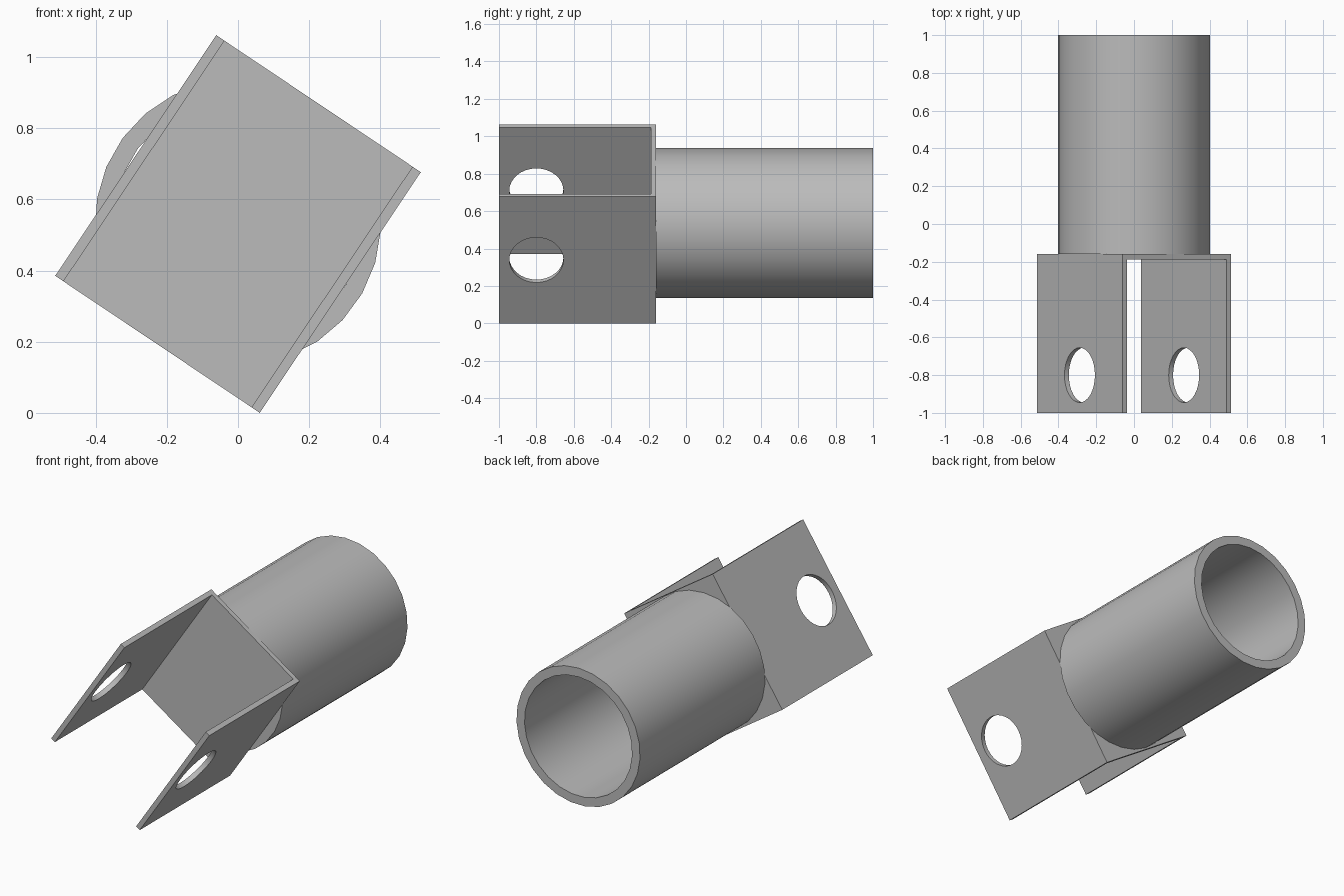
import bpy, bmesh
from math import radians, cos, sin, pi
from mathutils import Matrix

cube = bpy.data.objects.get("Cube")
if cube:
    bpy.data.objects.remove(cube, do_unlink=True)

TILT = radians(33.8)
CENTRE_Z = 0.531
HALF_W, HALF_H, WALL = 0.346, 0.407, 0.028
FRONT, PLATE_BACK, BACK = -1.0, -0.16, 1.0

grey = bpy.data.materials.new("plain grey")
grey.use_nodes = True
colour = (0.5, 0.5, 0.5, 1)
grey.diffuse_color = colour
grey.node_tree.nodes["Principled BSDF"].inputs["Base Color"].default_value = colour


def finish(name, bm, tilt):
    bmesh.ops.recalc_face_normals(bm, faces=bm.faces)
    mesh = bpy.data.meshes.new(name)
    bm.to_mesh(mesh)
    bm.free()
    mesh.materials.append(grey)
    obj = bpy.data.objects.new(name, mesh)
    bpy.context.collection.objects.link(obj)
    obj.matrix_world = Matrix.Translation((0, 0, CENTRE_Z)) @ Matrix.Rotation(tilt, 4, 'Y')
    return obj


# U-shaped fork: profile in x/y, extruded along its own height
inner, floor = HALF_W - WALL, PLATE_BACK - WALL
half = [(HALF_W, PLATE_BACK), (HALF_W, FRONT), (inner, FRONT), (inner, floor)]
profile = half + [(-x, y) for x, y in reversed(half)]
bm = bmesh.new()
face = bm.faces.new([bm.verts.new((x, y, -HALF_H)) for x, y in profile])
extruded = bmesh.ops.extrude_face_region(bm, geom=[face])["geom"]
bmesh.ops.translate(bm, vec=(0, 0, 2 * HALF_H),
                    verts=[g for g in extruded if isinstance(g, bmesh.types.BMVert)])
fork = finish("fork_bracket", bm, TILT)

# Pin hole through both arms
bm = bmesh.new()
bmesh.ops.create_cone(bm, cap_ends=True, segments=32, radius1=0.145, radius2=0.145, depth=1,
                      matrix=Matrix.Translation((0, -0.8, 0)) @ Matrix.Rotation(pi / 2, 4, 'Y'))
cutter = finish("pin_hole_cutter", bm, TILT)
cutter.hide_render = True
cutter.hide_viewport = True
cut = fork.modifiers.new("pin_hole", 'BOOLEAN')
cut.operation = 'DIFFERENCE'
cut.solver = 'EXACT'
cut.object = cutter
bpy.context.view_layer.update()
cut_mesh = bpy.data.meshes.new_from_object(
    fork.evaluated_get(bpy.context.evaluated_depsgraph_get()))
fork.modifiers.clear()
fork.data = cut_mesh
bpy.data.objects.remove(cutter, do_unlink=True)

# Open socket tube behind the fork
SIDES, PHASE = 27, radians(157)
section = [(0.402, PLATE_BACK), (0.402, BACK), (0.35, BACK), (0.35, PLATE_BACK)]
bm = bmesh.new()
rings = []
for radius, y in section:
    angles = [PHASE + 2 * pi * i / SIDES for i in range(SIDES)]
    rings.append([bm.verts.new((radius * cos(a), y, radius * sin(a))) for a in angles])
for k, ring in enumerate(rings):
    after = rings[(k + 1) % len(rings)]
    for i in range(SIDES):
        j = (i + 1) % SIDES
        bm.faces.new((ring[i], ring[j], after[j], after[i]))
tube = finish("socket_tube", bm, 0)
tube.location.z = 0.535

# Smooth round surfaces, sharp edges kept
for obj in (fork, tube):
    bpy.ops.object.select_all(action='DESELECT')
    obj.select_set(True)
    bpy.context.view_layer.objects.active = obj
    bpy.ops.object.shade_smooth_by_angle(angle=radians(30))
